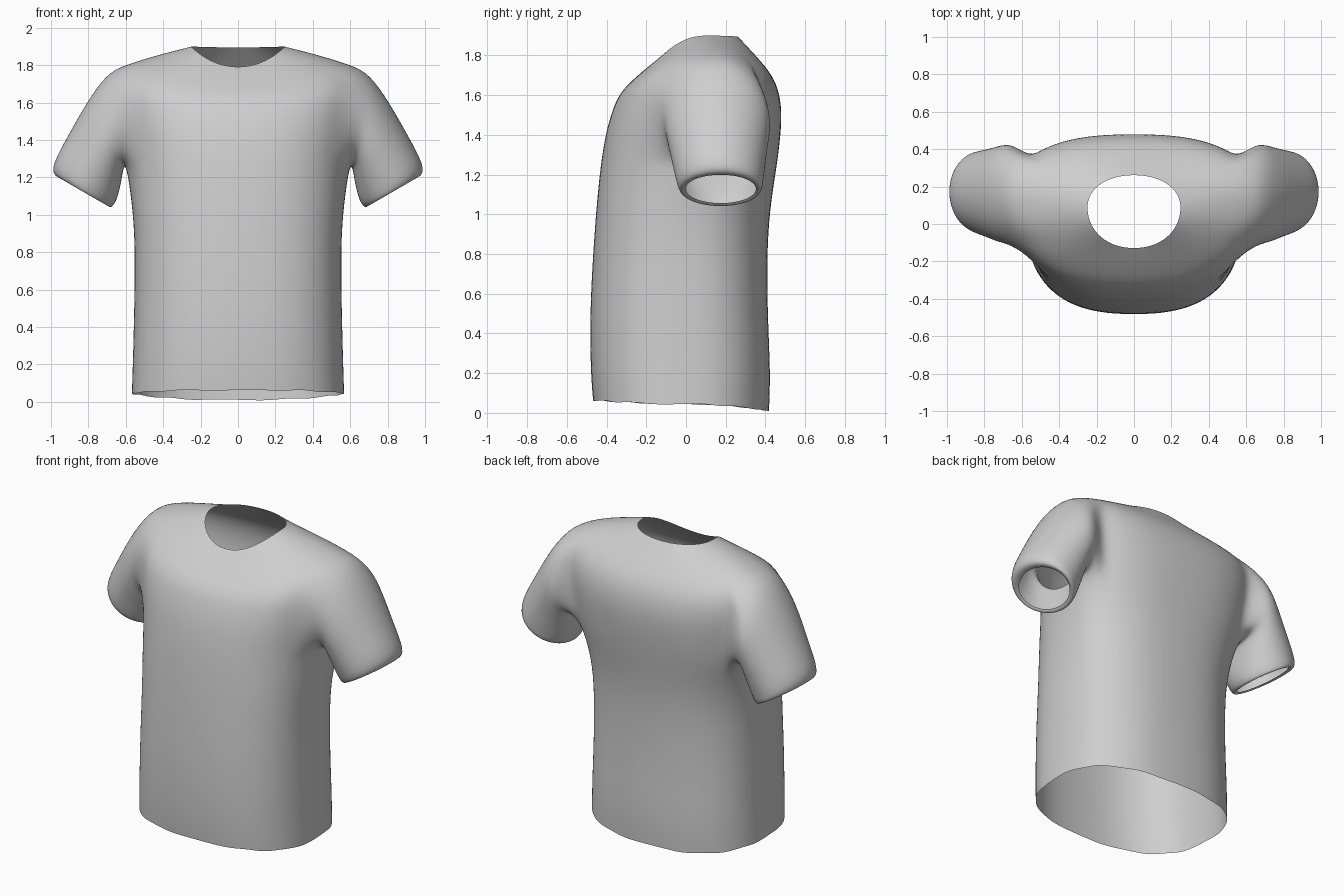
import bpy, bmesh, math
from mathutils import Vector

if "Cube" in bpy.data.objects:
    bpy.data.objects.remove(bpy.data.objects["Cube"])

COLS = 32          # points around the torso
ARM = 3            # armhole half width in columns
LOW, HIGH = 5, 9   # torso rows at the bottom and top of the armhole

# Torso rows: front y, z | back y, z | side x, y, z | squareness
TORSO = [
    (-.470, .065, .420, .010, .570, -.02, .045, 2.5),
    (-.482, .20, .428, .20, .565, -.02, .20, 2.5),
    (-.487, .50, .412, .50, .557, -.02, .50, 2.5),
    (-.467, .85, .410, .85, .552, -.01, .85, 2.5),
    (-.450, 1.07, .430, 1.07, .570, .03, 1.07, 2.5),
    (-.432, 1.25, .460, 1.25, .600, .13, 1.27, 2.5),
    (-.408, 1.40, .478, 1.40, .625, .14, 1.43, 2.5),
    (-.378, 1.51, .484, 1.51, .645, .15, 1.56, 2.5),
    (-.338, 1.61, .472, 1.61, .655, .15, 1.69, 2.5),
    (-.265, 1.68, .437, 1.70, .620, .15, 1.80, 2.4),
    (-.195, 1.74, .360, 1.79, .410, .12, 1.862, 2.2),
    (-.130, 1.79, .262, 1.895, .250, .09, 1.90, 2.1),
]
# Sleeve rings: outer x, z | inner x, z | centre y, half depth
SLEEVE = [
    (.705, 1.755, .612, 1.25, .16, .275),
    (.81, 1.605, .620, 1.19, .16, .262),
    (.905, 1.435, .632, 1.13, .165, .240),
    (1.0, 1.265, .650, 1.065, .17, .222),
    (.985, 1.205, .680, 1.030, .175, .208),
    (.945, 1.200, .700, 1.055, .175, .180),
]


def spow(v, n):
    return math.copysign(abs(v) ** (2 / n), v)


def torso_ring(bm, row):
    yf, zf, yb, zb, sx, sy, sz, n = row
    ring = []
    for c in range(COLS):
        a = 2 * math.pi * c / COLS
        x, t = sx * spow(math.cos(a), n), spow(math.sin(a), n)
        y_end, z_end = (yb, zb) if t > 0 else (yf, zf)
        ring.append(bm.verts.new((x, sy + (y_end - sy) * abs(t),
                                  sz + (z_end - sz) * t * t)))
    return ring


def bridge(bm, a, b, flip=False):
    n = len(a)
    for i in range(n):
        j = (i + 1) % n
        f = [a[i], a[j], b[j], b[i]]
        bm.faces.new(f[::-1] if flip else f)


bm = bmesh.new()

# Torso loft, leaving an armhole on each side
rows = [torso_ring(bm, r) for r in TORSO]
for c in range(COLS):                      # gently wavy hem
    rows[0][c].co.z += .007 * math.sin(c * 2.4)
rows[0][COLS * 3 // 4].co.z = .065
for r in range(len(rows) - 1):
    for c in range(COLS):
        side = min((c + .5) % (COLS / 2), COLS / 2 - (c + .5) % (COLS / 2))
        if LOW <= r < HIGH and side < ARM:
            continue
        d = (c + 1) % COLS
        bm.faces.new((rows[r][c], rows[r][d], rows[r + 1][d], rows[r + 1][c]))

# Armhole boundary, walked from the top middle towards the back
walk = [(HIGH, k) for k in range(ARM + 1)]
walk += [(r, ARM) for r in range(HIGH - 1, LOW - 1, -1)]
walk += [(LOW, k) for k in range(ARM - 1, -ARM - 1, -1)]
walk += [(r, -ARM) for r in range(LOW + 1, HIGH + 1)]
walk += [(HIGH, k) for k in range(-ARM + 1, 0)]

# Sleeves grown out of the armholes, with the cuff turned in
for side in (1, -1):
    prev = [rows[r][(k if side > 0 else COLS // 2 - k) % COLS] for r, k in walk]
    for ox, oz, ix, iz, cy, ry in SLEEVE:
        mid = Vector(((ox + ix) / 2, cy, (oz + iz) / 2))
        half = Vector(((ox - ix) / 2, 0, (oz - iz) / 2))
        ring = []
        for i in range(len(walk)):
            a = 2 * math.pi * i / len(walk)
            p = mid + half * math.cos(a) + Vector((0, ry * math.sin(a), 0))
            ring.append(bm.verts.new((p.x * side, p.y, p.z)))
        bridge(bm, prev, ring, flip=side > 0)
        prev = ring

# Consistent outward normals
bmesh.ops.recalc_face_normals(bm, faces=bm.faces[:])
bm.faces.ensure_lookup_table()
f = bm.faces[0]
if f.normal.dot(f.calc_center_median()) < 0:
    bmesh.ops.reverse_faces(bm, faces=bm.faces[:])
for f in bm.faces:
    f.smooth = True

mesh = bpy.data.meshes.new("shirt")
bm.to_mesh(mesh)
bm.free()
shirt = bpy.data.objects.new("shirt", mesh)
bpy.context.collection.objects.link(shirt)

# Plain cloth colour
cloth = bpy.data.materials.new("light grey cloth")
cloth.diffuse_color = (.62, .62, .62, 1)
cloth.use_nodes = True
cloth.node_tree.nodes["Principled BSDF"].inputs["Base Color"].default_value = cloth.diffuse_color
mesh.materials.append(cloth)

# Soft cloth surface
sub = shirt.modifiers.new("smooth", 'SUBSURF')
sub.levels = sub.render_levels = 2
